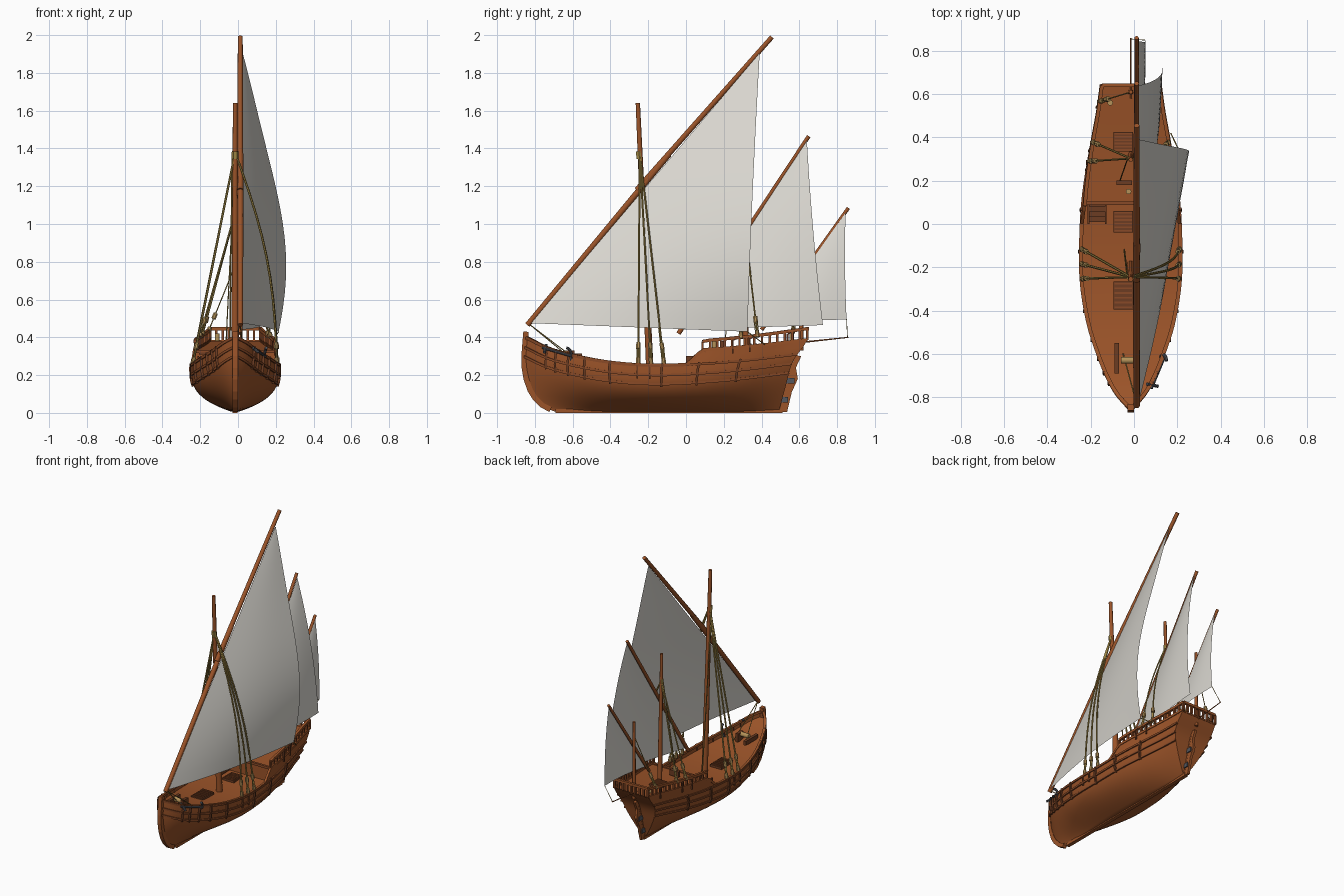
import bpy, bmesh, math
from mathutils import Vector as V

if "Cube" in bpy.data.objects:
    bpy.data.objects.remove(bpy.data.objects["Cube"])

CX = -0.015  # hull centre line


def mat(name, c):
    m = bpy.data.materials.new(name)
    m.diffuse_color = (*c, 1)
    m.use_nodes = True
    m.node_tree.nodes["Principled BSDF"].inputs["Base Color"].default_value = m.diffuse_color
    return m


WOOD = mat("warm_wood", (0.33, 0.088, 0.022))
TRIM = mat("trim_wood", (0.25, 0.068, 0.02))
DARK = mat("dark_wood", (0.15, 0.045, 0.016))
SAIL = mat("canvas", (0.72, 0.70, 0.65))
ROPE = mat("rope", (0.36, 0.25, 0.06))
BLOCK = mat("block_wood", (0.46, 0.29, 0.10))
IRON = mat("iron", (0.085, 0.092, 0.11))


def obj(name, verts, faces, m, smooth=True):
    me = bpy.data.meshes.new(name)
    me.from_pydata([tuple(v) for v in verts], [], faces)
    bm = bmesh.new()
    bm.from_mesh(me)
    bmesh.ops.remove_doubles(bm, verts=bm.verts, dist=1e-5)
    bmesh.ops.recalc_face_normals(bm, faces=bm.faces)
    bm.to_mesh(me)
    bm.free()
    me.materials.append(m)
    o = bpy.data.objects.new(name, me)
    bpy.context.collection.objects.link(o)
    if smooth:
        bpy.context.view_layer.objects.active = o
        o.select_set(True)
        bpy.ops.object.shade_smooth_by_angle(angle=math.radians(40))
        o.select_set(False)
    return o


def grid(rows):
    n = len(rows[0])
    return ([p for r in rows for p in r],
            [(i*n+j, i*n+j+1, (i+1)*n+j+1, (i+1)*n+j) for i in range(len(rows)-1) for j in range(n-1)])


def tubes(name, paths, m, sides=8):
    """Each path is (points, start radius[, end radius]); four sides gives square bars."""
    vs, fs = [], []
    for pts, r0, *r1 in paths:
        pts = [V(p) for p in pts]
        r1 = r1[0] if r1 else r0
        d = (pts[-1]-pts[0]).normalized()
        ref = V((1, 0, 0)) if abs(d.x) < 0.5 and (abs(d.z) > 0.4 or sides > 4) else V((0, 0, 1))
        b0, n = len(vs), len(pts)
        for i, p in enumerate(pts):
            t = (pts[min(i+1, n-1)]-pts[max(i-1, 0)]).normalized()
            a = t.cross(ref).normalized()
            b = t.cross(a)
            r = r0+(r1-r0)*i/(n-1)
            for k in range(sides):
                h = 2*math.pi*(k+0.5)/sides
                vs.append(p+(a*math.cos(h)+b*math.sin(h))*r)
        for i in range(n-1):
            for k in range(sides):
                q = b0+i*sides
                fs.append((q+k, q+(k+1) % sides, q+sides+(k+1) % sides, q+sides+k))
        fs += [tuple(range(b0, b0+sides)), tuple(range(b0+(n-1)*sides, b0+n*sides))]
    return obj(name, vs, fs, m, sides > 4)


def boxes(name, items, m):
    vs, fs = [], []
    for c, s in items:
        b = len(vs)
        vs += [V((c[0]+i*s[0]/2, c[1]+j*s[1]/2, c[2]+k*s[2]/2)) for i in (-1, 1) for j in (-1, 1) for k in (-1, 1)]
        fs += [tuple(b+q for q in f) for f in ((0, 1, 3, 2), (4, 6, 7, 5), (0, 4, 5, 1), (2, 3, 7, 6), (0, 2, 6, 4), (1, 5, 7, 3))]
    return obj(name, vs, fs, m, False)


def interp(tab, x):
    x = min(max(x, tab[0][0]), tab[-1][0])
    i = next(k for k in range(len(tab)-1) if x <= tab[k+1][0])

    def slope(k):
        a, b = tab[max(k-1, 0)], tab[min(k+1, len(tab)-1)]
        return (b[1]-a[1])/(b[0]-a[0])
    (x0, y0), (x1, y1) = tab[i], tab[i+1]
    h = x1-x0
    t = (x-x0)/h
    return (y0*(1+2*t)*(1-t)**2+slope(i)*h*t*(1-t)**2+y1*t*t*(3-2*t)+slope(i+1)*h*t*t*(t-1))


# Hull shape curves
STEM = [(0, -.68), (.04, -.765), (.12, -.83), (.25, -.862), (.43, -.852)]
STERN = [(0, .49), (.15, .53), (.26, .56), (.31, .59), (.38, .64), (.46, .65)]
WIDTH = [(-.865, 0), (-.8, .06), (-.72, .105), (-.6, .152), (-.45, .197), (-.25, .228), (-.05, .231),
         (.15, .22), (.35, .19), (.5, .16), (.61, .143)]
SHEER = [(-.865, .40), (-.72, .335), (-.5, .283), (-.3, .257), (-.1, .25), (.1, .258), (.35, .278), (.61, .31)]
FULL = [(-.865, 1.6), (-.3, 3.3), (.1, 3.2), (.61, 1.5)]


def top(y):
    t = min(max((y-.03)/.07, 0), 1)
    return interp(SHEER, y)+.075*t*t*(3-2*t)


def hull(y, z, side=1, out=0.0):
    """Point on the hull side at deck-level station y and height z."""
    u = (y+.865)/1.475
    v = z/interp(SHEER, y)
    f = 1-(1-v)**interp(FULL, y) if v < 1 else 1-.12*(v-1)
    x = interp(WIDTH, y)*f
    yy = interp(STEM, z)*(1-u)+interp(STERN, z)*u
    return V((CX+side*(x+out), yy, z))


N, M = 72, 14
YS = [-.865+1.475*i/N for i in range(N+1)]
rows = []
for y in YS:
    zs = [.008+(top(y)-.008)*(k/M)**1.4 for k in range(M+1)]
    rows.append([hull(y, z, -1) for z in zs[::-1]]+[hull(y, z) for z in zs])
vs, fs = grid(rows)
L = 2*M+2
fs += [(N*L+k, N*L+k+1, N*L+L-2-k, N*L+L-1-k) for k in range(M)]  # transom
obj("hull", vs, fs, WOOD)


# Decks and the bulkhead at the break
def deck(ys, h):
    out = []
    for y in ys:
        a, b = hull(y, h(y), -1), hull(y, h(y))
        out.append([a.lerp(b, k/4) for k in range(5)])
    return out


main_z = lambda y: interp(SHEER, y)-.035
obj("main_deck", *grid(deck([y for y in YS if y < .14], main_z)), WOOD)
quarter = deck([.10+.51*k/16 for k in range(17)], lambda y: top(y)-.008)
obj("quarter_deck", *grid(quarter), WOOD)
obj("bulkhead", *grid([quarter[0], [V((p.x, p.y, .2)) for p in quarter[0]]]), WOOD, False)
tubes("deck_beam", [([quarter[0][0], quarter[0][4]], .012)], TRIM, 4)

# Wales, cap rails and outside ribs
wales, caps, ribs = [], [], []
for s in (-1, 1):
    for off in (.0, .05, .098):
        wales.append(([hull(y, interp(SHEER, y)-off, s, .001) for y in YS], .009))
    caps.append(([hull(y, top(y), s, -.003)+V((0, 0, .003)) for y in YS], .011))
    for y in (-.74, -.69, -.62, -.53, -.39, -.1, .1, .32):
        S = interp(SHEER, y)
        ribs.append(([hull(y, S-.11+.12*k/6, s, .005) for k in range(7)], .009))
tubes("wales", wales, TRIM, 4)
tubes("cap_rails", caps, WOOD, 4)
tubes("hull_ribs", ribs, DARK, 4)

# Stem, keel and stern post
stem = [(CX, interp(STEM, z)+.005, z) for z in (.43, .36, .3, .24, .18, .12, .08, .04, .018)]
tubes("stem_post", [(stem, .02)], WOOD, 4)
boxes("keel", [((CX, -.09, .010), (.026, 1.2, .02))], WOOD)
tubes("stern_post", [([(CX, interp(STERN, z), z) for z in (.01, .1, .2, .27)], .014)], WOOD, 4)

# Rudder with hinges
prof = [(.475, .004), (.535, .004), (.56, .11), (.592, .18), (.582, .24), (.61, .30), (.58, .305), (.555, .24), (.53, .15)]
K = len(prof)
obj("rudder", [(CX+s*.009, y, z) for s in (-1, 1) for y, z in prof],
    [tuple(range(K)), tuple(range(K, 2*K))]+[(k, (k+1) % K, K+(k+1) % K, K+k) for k in range(K)], WOOD, False)
boxes("rudder_hinges", [((CX, .51, .07), (.034, .06, .03)), ((CX, .545, .17), (.034, .06, .03))], IRON)

# Quarter deck railing
feet = [hull(.09+.52*k/14, top(.09+.52*k/14), s, -.006) for s in (-1, 1) for k in range(15)]
a, b = hull(.61, top(.61), -1, -.006), hull(.61, top(.61), 1, -.006)
feet += [a.lerp(b, k/8) for k in range(1, 8)]
rise = lambda p: p+V((0, 0, .05+.02*(p.y-.1)))
tubes("rail_posts", [([p, rise(p)], .009) for p in feet], TRIM, 4)
tubes("rail_caps", [([rise(p) for p in feet[:15]], .012), ([rise(p) for p in feet[15:30]], .012),
                    ([rise(a), rise(b)], .012)], WOOD, 4)

# Masts, yards and boomkin
tubes("masts", [([(CX, -.19, .2), (CX, -.255, 1.64)], .021, .012),
                ([(CX, .32, .3), (CX, .297, 1.25)], .016, .010),
                ([(CX, .61, .33), (CX, .61, .88)], .013, .009)], WOOD, 10)
YX = .012
tubes("yards", [([(YX, -.84, .465), (YX, -.09, 1.37)], .015, .017),
                ([(YX, -.26, 1.18), (YX, .455, 1.99)], .016, .013),
                ([(YX, -.04, .42), (YX, .65, 1.465)], .013, .011),
                ([(YX, .40, .44), (YX, .86, 1.085)], .011, .010)], WOOD, 10)
tubes("boomkin", [([(CX, .58, .37), (CX, .86, .40)], .005, .003)], WOOD)


# Lateen sails: rows from the peak to the foot, swelling toward +x
def sail(name, tack, peak, mid, clew, bulge, sway=0.0, n=20):
    tack, peak, mid, clew = V(tack), V(peak), V(mid), V(clew)
    ctl = 2*mid-(peak+clew)/2
    out = []
    for i in range(n+1):
        r = i/n
        luff = peak.lerp(tack, r)
        leech = peak*(1-r)**2+ctl*2*r*(1-r)+clew*r*r-V((sway*math.sin(2*math.pi*r), 0, 0))
        out.append([luff.lerp(leech, k/n)+V((bulge*math.sin(math.pi*k/n)*r, 0, 0)) for k in range(n+1)])
    obj(name, *grid(out), SAIL)


sail("main_sail", (.022, -.825, .475), (.025, .39, 1.905), (.21, .352, 1.15), (.215, .325, .43), .03, .02)
sail("middle_sail", (.02, -.02, .44), (.022, .64, 1.44), (.11, .675, .95), (.13, .725, .465), .03)
sail("aft_sail", (.02, .43, .48), (.022, .845, 1.06), (.05, .842, .78), (.05, .85, .495), .015)

# Shrouds with deadeyes and chain plates
ropes, eyes, plates = [], [], []


def shroud(head, y, s, r, bulge):
    z = interp(SHEER, y)+.02 if y < .05 else top(y)+.06
    foot = hull(y, z, s, -.006)
    head = V(head)
    path = []
    for k in range(11):
        t = k/10
        path.append(head.lerp(foot, t)+V((bulge*math.sin(math.pi*t) if s > 0 else 0, 0, 0)))
    ropes.append((path, r))
    d = (path[-2]-foot).normalized()
    for h in (.005, .085):
        c = foot+d*h
        eyes.append(([c-d*.016, c-d*.006, c+d*.006, c+d*.016], .013, .012))
    for o in (-.008, .008):
        ropes.append(([foot+V((0, o, 0)), foot+d*.085+V((0, o, 0))], .003))
    low = hull(y, z-.09, s, .006)
    plates.append(([foot, V((low.x, low.y, z-.02)), low], .006))


for s in (-1, 1):
    for y in (-.235, -.165, -.095):
        shroud((CX, -.245, 1.38), y, s, .006, .055)
    for y in (.26, .345):
        shroud((CX, .303, 1.06), y, s, .005, .03)
shroud((CX, .61, .78), .53, -1, .003, 0)
# Running lines: tack line, halyards, sheets
ropes += [([(YX, -.83, .47), (.03, -.58, .28)], .003), ([(YX, -.83, .47), (-.05, -.6, .28)], .003),
          ([(CX-.015, -.25, 1.38), (CX-.03, -.12, .24)], .004),
          ([(CX-.015, .30, 1.05), (CX-.05, .2, .34)], .003),
          ([(.05, .85, .495), (CX, .855, .40)], .002),
          ([(.215, .325, .43), (.17, .42, .36)], .003),
          ([(CX, -.25, 1.385), (CX, -.246, 1.345)], .018), ([(CX, .30, 1.07), (CX, .30, 1.04)], .014)]
tubes("rigging", ropes, ROPE, 6)
tubes("deadeyes", eyes, BLOCK, 8)
tubes("chain_plates", plates, DARK, 4)

# Deck hatches with grating bars
frames, bars = [], []
for y, l in ((-.33, .13), (.01, .10), (.38, .09)):
    z = main_z(y) if y < .1 else top(y)-.008
    frames.append(((-.05, y, z+.006), (.09, l, .016)))
    bars += [((-.05, y-l/2+l*(k+.5)/6, z+.016), (.08, .008, .008)) for k in range(6)]
boxes("hatches", frames, DARK)
boxes("hatch_bars", bars, TRIM)

# Stairs to the quarter deck, on the left side
boxes("stairs", [((-.17, .095-.024*k, .315-.025*k), (.075, .026, .01)) for k in range(4)] +
      [((x, .05, .265), (.008, .10, .07)) for x in (-.21, -.13)], DARK)

# Windlass, bitts, rope blocks on deck
boxes("windlass_posts", [((-.08, -.62, .30), (.02, .14, .03)), ((.01, -.62, .30), (.02, .06, .06)),
                         ((CX-.03, .19, .36), (.07, .02, .04))], DARK)
tubes("windlass_drum", [([(-.06, -.63, .315), (.0, -.63, .315)], .016)], BLOCK, 10)
tubes("halyard_blocks", [([(CX-.01, .15, .34), (CX-.01, .15, .38)], .013),
                         ([(-.11, .56, .38), (-.11, .56, .42)], .013)], BLOCK, 10)

# Anchor lashed at the right bow
c = V((.135, -.635, .30))
arc = [c+V((.025*math.sin(t)*.6, .03*math.cos(t), .045*math.sin(t))) for t in [-1.5+3*k/8 for k in range(9)]]
tubes("anchor", [([(.08, -.76, .345), c+V((.01, .03, 0))], .007), (arc, .008),
                 ([(.06, -.74, .36), (.11, -.75, .32)], .008)], IRON)
